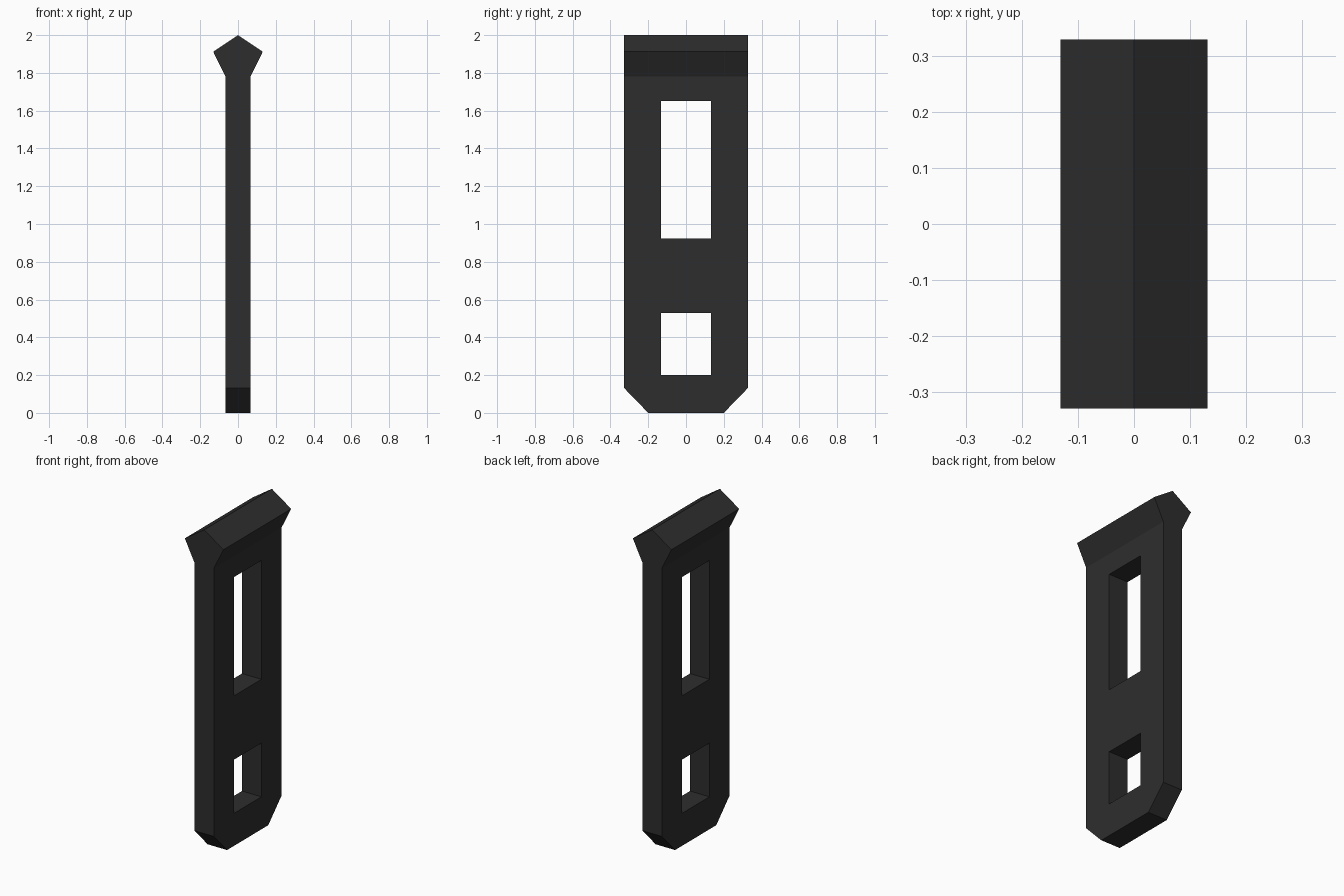
import bpy, bmesh

if "Cube" in bpy.data.objects:
    bpy.data.objects.remove(bpy.data.objects["Cube"])

# (height, half thickness, half width): slim plate, flared head, pointed ridge
ROWS = [(0, .066, .2), (.133, .066, .329), (.2, .066, .329), (.53, .066, .329),
        (.922, .066, .329), (1.652, .066, .329), (1.78, .066, .329),
        (1.912, .131, .329), (2, 0, .329)]
WINDOW_ROWS = {2, 4}      # rows whose middle column is open
INNER = .133              # half width of the windows

bm = bmesh.new()


def make_side(sign):
    """One broad side of the plate, with the windows left out."""
    grid = [[bm.verts.new((sign * x, y, z)) for y in (-w, -INNER, INNER, w)]
            for z, x, w in ROWS]
    for r in range(len(ROWS) - 1):
        for c in range(3):
            if not (r in WINDOW_ROWS and c == 1):
                bm.faces.new((grid[r][c], grid[r][c + 1],
                              grid[r + 1][c + 1], grid[r + 1][c]))
    return grid


right, left = make_side(1), make_side(-1)
partner = {a: b for ra, rb in zip(right, left) for a, b in zip(ra, rb)}

# Walls joining both sides along the outline and around the windows
rims = [e for e in bm.edges if e.is_boundary and e.verts[0] in partner
        and not all(v.co.z > 1.99 for v in e.verts)]
for a, b in [tuple(e.verts) for e in rims]:
    bm.faces.new((a, b, partner[b], partner[a]))

# Close the ridge and clean up the flat faces
bmesh.ops.remove_doubles(bm, verts=bm.verts, dist=.0001)
for f in [f for f in bm.faces if f.calc_area() < 1e-7]:
    bm.faces.remove(f)
bmesh.ops.recalc_face_normals(bm, faces=bm.faces)

mesh = bpy.data.meshes.new("slotted_plate")
bm.to_mesh(mesh)
bm.free()

dark = bpy.data.materials.new("dark grey")
dark.diffuse_color = (.027, .027, .027, 1)
dark.use_nodes = True
dark.node_tree.nodes["Principled BSDF"].inputs["Base Color"].default_value = dark.diffuse_color
mesh.materials.append(dark)

plate = bpy.data.objects.new("slotted_plate", mesh)
bpy.context.collection.objects.link(plate)
